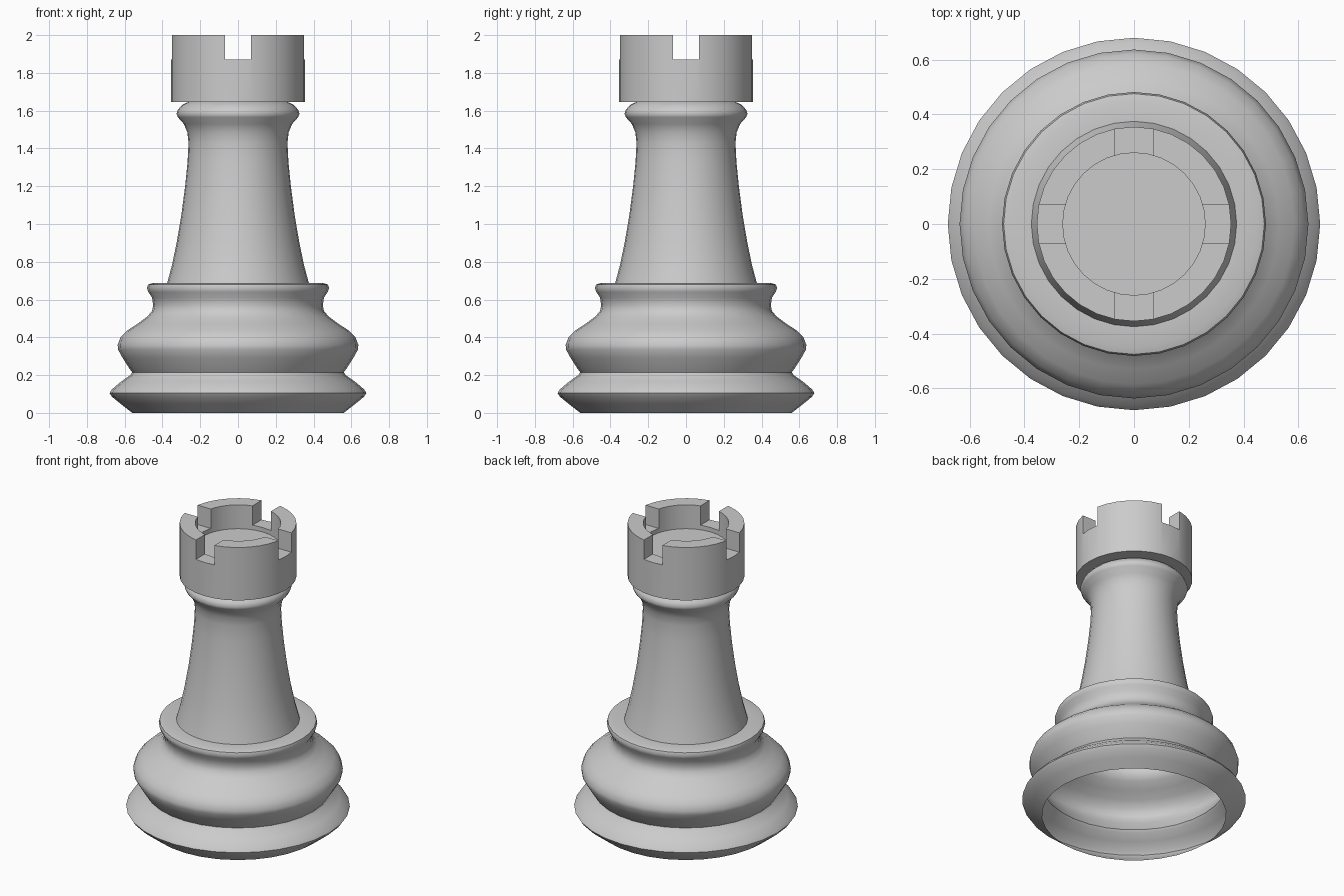
import bpy, bmesh, math

if "Cube" in bpy.data.objects:
    bpy.data.objects.remove(bpy.data.objects["Cube"])

SIDES = 32


def lathe(name, profile):
    """Spin an (r, z) profile around the z axis."""
    bm = bmesh.new()
    verts = [bm.verts.new((r, 0, z)) for r, z in profile]
    edges = [bm.edges.new(p) for p in zip(verts, verts[1:])]
    bmesh.ops.spin(bm, geom=verts + edges, cent=(0, 0, 0), axis=(0, 0, 1),
                   angle=math.tau, steps=SIDES, use_duplicate=False)
    bmesh.ops.remove_doubles(bm, verts=bm.verts, dist=1e-4)
    bmesh.ops.recalc_face_normals(bm, faces=bm.faces)
    mesh = bpy.data.meshes.new(name)
    bm.to_mesh(mesh)
    bm.free()
    obj = bpy.data.objects.new(name, mesh)
    bpy.context.collection.objects.link(obj)
    return obj


def smooth(obj, degrees):
    bpy.ops.object.select_all(action='DESELECT')
    obj.select_set(True)
    bpy.context.view_layer.objects.active = obj
    bpy.ops.object.shade_smooth_by_angle(angle=math.radians(degrees))


# Hollow turned body, open underneath
body = lathe("body", [
    (0.56, 0), (0.62, 0.047), (0.667, 0.085), (0.68, 0.105), (0.667, 0.125),
    (0.62, 0.165), (0.57, 0.2), (0.56, 0.215),
    (0.575, 0.235), (0.61, 0.29), (0.635, 0.335), (0.637, 0.36),
    (0.622, 0.4), (0.585, 0.437), (0.53, 0.473), (0.48, 0.51),
    (0.455, 0.54), (0.449, 0.57), (0.455, 0.61), (0.475, 0.64),
    (0.482, 0.662), (0.476, 0.68), (0.45, 0.687), (0.375, 0.688),
    (0.35, 0.78), (0.325, 0.9), (0.301, 1.04), (0.28, 1.2),
    (0.267, 1.33), (0.262, 1.43), (0.268, 1.485), (0.287, 1.53),
    (0.318, 1.565), (0.326, 1.583), (0.318, 1.605), (0.296, 1.63),
    (0.265, 1.645)])
smooth(body, 50)

# Crown with a sunken floor
crown = lathe("crown", [(0, 1.645), (0.355, 1.645), (0.355, 2.0),
                        (0.26, 2.0), (0.26, 1.84), (0, 1.84)])

# Two crossing bars cut the four notches
for axis, size in (("x", (1, 0.137, 0.4)), ("y", (0.137, 1, 0.4))):
    bpy.ops.mesh.primitive_cube_add(size=1, location=(0, 0, 2.07))
    cutter = bpy.context.object
    cutter.name = "notch_cutter_" + axis
    cutter.scale = size
    cutter.hide_render = True
    cutter.display_type = 'WIRE'
    mod = crown.modifiers.new("notch_" + axis, 'BOOLEAN')
    mod.operation = 'DIFFERENCE'
    mod.solver = 'EXACT'
    mod.object = cutter
    bpy.context.view_layer.objects.active = crown
    bpy.ops.object.modifier_apply(modifier=mod.name)
    bpy.data.objects.remove(cutter)
smooth(crown, 30)
